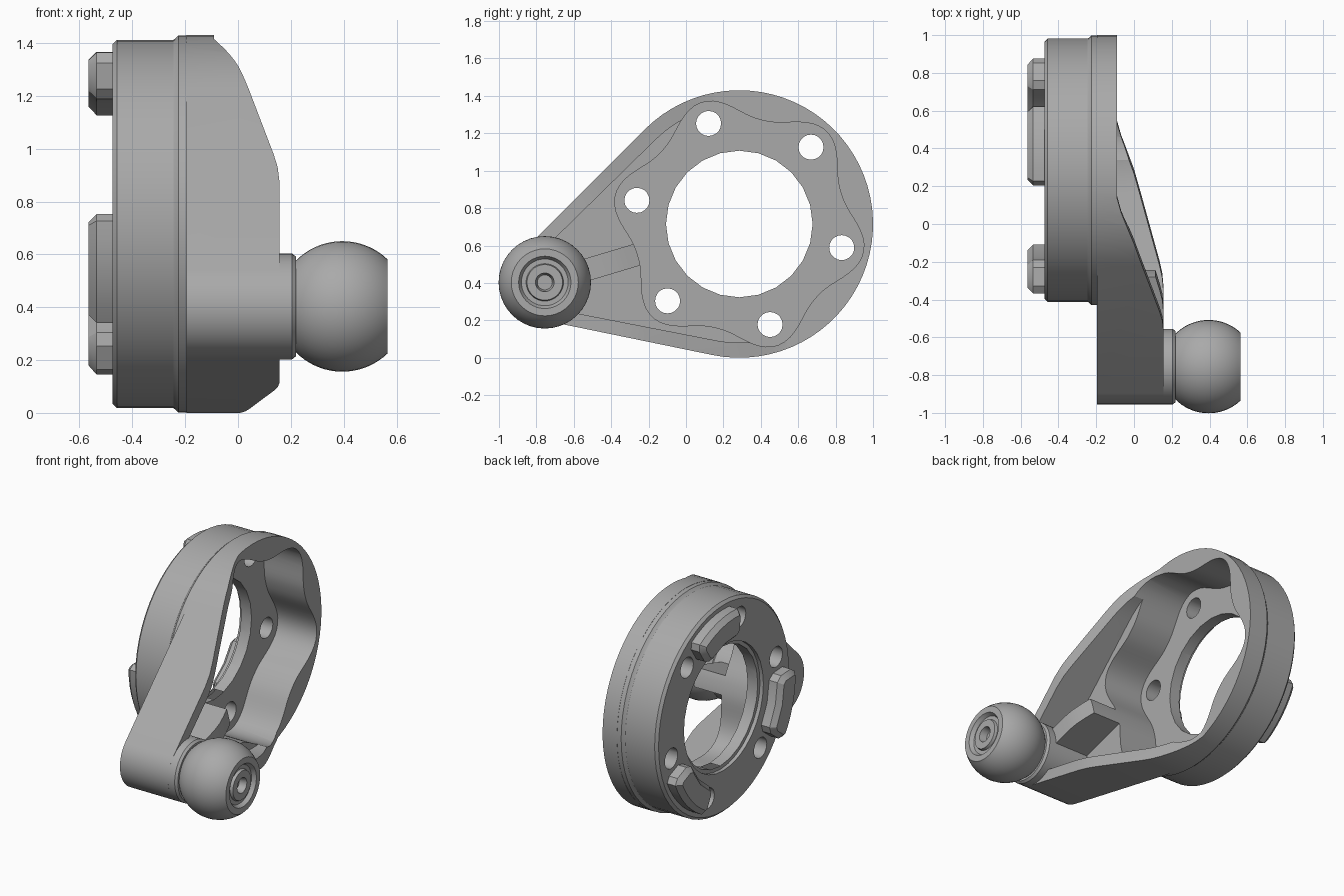
import bpy, bmesh
from math import sin, cos, pi, radians, atan2, acos, hypot
from mathutils import Vector

cube = bpy.data.objects.get("Cube")
if cube:
    bpy.data.objects.remove(cube, do_unlink=True)

RING = (0.285, 0.715)      # ring centre in y, z
BALL = (-0.755, 0.403)     # ball stud centre in y, z
dy, dz = BALL[0] - RING[0], BALL[1] - RING[1]
REACH = hypot(dy, dz)
ALONG = Vector((0, dy, dz)) / REACH          # from ring to ball
ACROSS = Vector((0, ALONG.z, -ALONG.y))
ORIGIN = Vector((0, *RING))

metal = bpy.data.materials.new("grey metal")
metal.use_nodes = True
metal.diffuse_color = (0.40, 0.40, 0.40, 1)
metal.node_tree.nodes["Principled BSDF"].inputs["Base Color"].default_value = (0.40, 0.40, 0.40, 1)


def finish(name, bm):
    bmesh.ops.recalc_face_normals(bm, faces=bm.faces)
    mesh = bpy.data.meshes.new(name)
    bm.to_mesh(mesh)
    bm.free()
    mesh.materials.append(metal)
    obj = bpy.data.objects.new(name, mesh)
    bpy.context.collection.objects.link(obj)
    return obj


def extrude(name, points, vector):
    bm = bmesh.new()
    face = bm.faces.new([bm.verts.new(p) for p in points])
    moved = bmesh.ops.extrude_face_region(bm, geom=[face])["geom"]
    verts = [v for v in moved if isinstance(v, bmesh.types.BMVert)]
    bmesh.ops.translate(bm, verts=verts, vec=vector)
    return finish(name, bm)


def prism(name, outline, x0, x1):
    return extrude(name, [(x0, y, z) for y, z in outline], (x1 - x0, 0, 0))


def lathe(name, profile, centre, steps=48):
    """Spin (radius, x) points about the x direction."""
    bm = bmesh.new()
    verts = [bm.verts.new((x, centre[0] + r, centre[1])) for r, x in profile]
    edges = [bm.edges.new(pair) for pair in zip(verts, verts[1:])]
    bmesh.ops.spin(bm, geom=verts + edges, cent=(0, *centre), axis=(1, 0, 0),
                   angle=2 * pi, steps=steps, use_merge=True)
    bmesh.ops.remove_doubles(bm, verts=bm.verts, dist=0.0005)
    return finish(name, bm)


def polar(r, a, centre=RING):
    return centre[0] + r * cos(a), centre[1] + r * sin(a)


def circle(r, centre=RING, n=24):
    return [polar(r, 2 * pi * i / n, centre) for i in range(n)]


def teardrop(big, small, n=48, m=16):
    """Outline wrapped around the ring circle and the ball boss circle."""
    base = atan2(dz, dy)
    t = acos((big - small) / REACH)
    sweep = 2 * pi - 2 * t
    ring_part = [polar(big, base + t + sweep * i / n) for i in range(n + 1)]
    boss_part = [polar(small, base - t + 2 * t * i / m, BALL) for i in range(m + 1)]
    return ring_part + boss_part


def combine(obj, tool, operation):
    mod = obj.modifiers.new("combine", "BOOLEAN")
    mod.object, mod.operation, mod.solver = tool, operation, "EXACT"
    bpy.context.view_layer.objects.active = obj
    bpy.ops.object.modifier_apply(modifier=mod.name)
    bpy.data.objects.remove(tool, do_unlink=True)


# Round housing with a slightly wider front flange
body = lathe("ring_and_arm_body", [
    (0, -0.475), (0.68, -0.475), (0.697, -0.458), (0.697, -0.245), (0.703, -0.236),
    (0.714, -0.225), (0.714, -0.1), (0, -0.1)], RING, 56)

# Arm: teardrop plate whose front face ramps up toward the ball
arm = prism("arm", teardrop(0.715, 0.2), -0.195, 0.3)
ramp = [(-2, -0.09), (-0.06, -0.09), (0.02, -0.068), (0.1, -0.038), (0.2, 0.0),
        (0.64, 0.135), (0.7, 0.15), (0.77, 0.157), (2, 0.157), (2, -0.5), (-2, -0.5)]
slope = extrude("slope", [ORIGIN + ALONG * u + Vector((x, 0, 0)) - ACROSS * 2
                          for u, x in ramp], ACROSS * 4)
combine(arm, slope, "INTERSECT")
combine(body, arm, "UNION")

# Arm pockets, leaving the boss and the central rib standing
pockets = prism("arm_pockets", teardrop(0.635, 0.13), -0.09, 0.5)
combine(pockets, prism("boss_keep", circle(0.2, BALL, 32), -0.3, 0.7), "DIFFERENCE")
rib = [ORIGIN + ALONG * u + ACROSS * v + Vector((-0.3, 0, 0))
       for u, v in ((0.4, -0.06), (1.1, -0.06), (1.1, 0.06), (0.4, 0.06))]
combine(pockets, extrude("rib_keep", rib, (1, 0, 0)), "DIFFERENCE")
combine(body, pockets, "DIFFERENCE")

# Wavy ring pocket with a lobe around each bolt hole
FIRST = radians(107)
wave = []
for i in range(120):
    a = 2 * pi * i / 120
    lobe = (1 + cos(6 * (a - FIRST))) / 2
    wave.append(polar(0.568 + 0.112 * lobe ** 1.2, a))
combine(body, prism("wavy_pocket", wave, -0.375, 0.5), "DIFFERENCE")

# Central bore with a shallow counterbore, then six bolt holes
combine(body, prism("bore", circle(0.392), -1, 0.5), "DIFFERENCE")
combine(body, prism("counterbore", circle(0.415, n=32), -1, -0.45), "DIFFERENCE")
for i in range(6):
    spot = polar(0.562, FIRST + i * pi / 3)
    combine(body, prism("bolt_hole", circle(0.067, spot, 20), -1, 0), "DIFFERENCE")

# Three curved locating tabs on the rear face
tabs = []
for i in range(3):
    mid = radians(77) + i * 2 * pi / 3
    outer = [polar(0.652, mid + radians(d)) for d in range(-18, 19, 6)]
    inner = [polar(0.475, mid + radians(d)) for d in range(17, -18, -17)]
    ends = [[polar(r, mid + s * radians(20.5)) for r in (0.615, 0.515)] for s in (1, -1)]
    tab = prism("rear_tab_%d" % (i + 1), outer + ends[0] + inner + ends[1][::-1],
                -0.565, -0.465)
    bm = bmesh.new()
    bm.from_mesh(tab.data)
    rim = [e for e in bm.edges if all(v.co.x < -0.56 for v in e.verts)]
    bmesh.ops.bevel(bm, geom=rim, offset=0.03, segments=1, affect="EDGES")
    bm.to_mesh(tab.data)
    bm.free()
    tabs.append(tab)

# Ball stud: boss, collar, truncated ball and recessed socket
R, CX = 0.247, 0.395
start, stop = radians(135), radians(46.5)
ball = [(R * sin(a), CX + R * cos(a))
        for a in (start + (stop - start) * i / 18 for i in range(19))]
stud = lathe("ball_stud", [(0, -0.1), (0.2, -0.1), (0.2, 0.205), (0.188, 0.22)] + ball + [
    (0.14, 0.565), (0.125, 0.54), (0.1, 0.54), (0.095, 0.558), (0.05, 0.558),
    (0.04, 0.51), (0, 0.51)], BALL, 40)

# Smooth curves, crisp edges
bpy.ops.object.select_all(action="DESELECT")
for obj in [body, stud] + tabs:
    obj.select_set(True)
bpy.context.view_layer.objects.active = body
bpy.ops.object.shade_smooth_by_angle(angle=radians(28))
